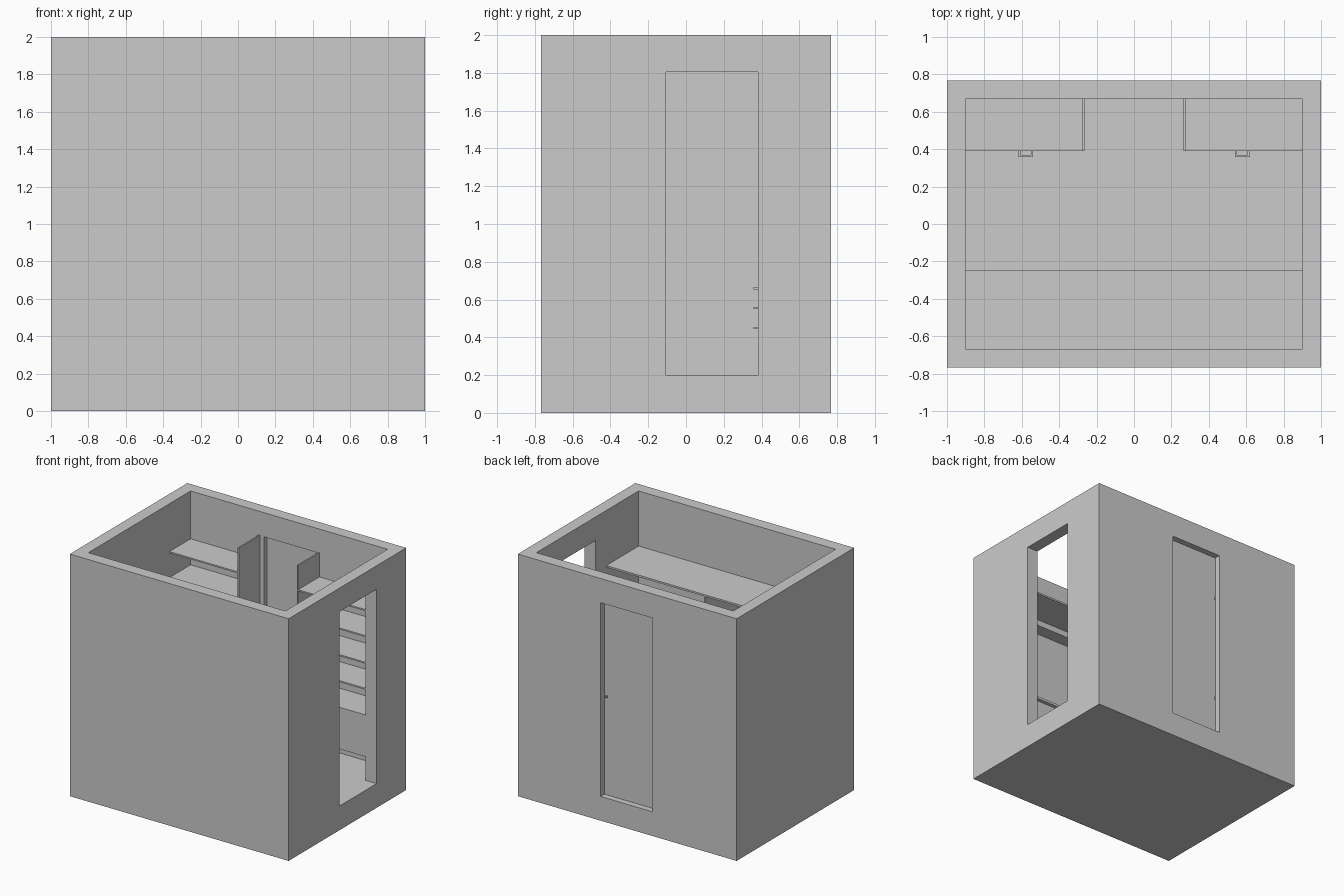
import bpy, bmesh
from mathutils import Vector

if "Cube" in bpy.data.objects:
    bpy.data.objects.remove(bpy.data.objects["Cube"])


def box(name, x, y, z):
    """Axis-aligned box from (min, max) ranges."""
    bm = bmesh.new()
    bmesh.ops.create_cube(bm, size=1)
    for v in bm.verts:
        v.co = Vector([r[0] if c < 0 else r[1] for c, r in zip(v.co, (x, y, z))])
    mesh = bpy.data.meshes.new(name)
    bm.to_mesh(mesh)
    bm.free()
    ob = bpy.data.objects.new(name, mesh)
    bpy.context.collection.objects.link(ob)
    return ob


def cut(target, x, y, z):
    """Subtract a box from the target and discard the cutter."""
    cutter = box("cutter", x, y, z)
    cutter.hide_render = True
    mod = target.modifiers.new("cut", "BOOLEAN")
    mod.operation = "DIFFERENCE"
    mod.solver = "EXACT"
    mod.object = cutter
    bpy.context.view_layer.objects.active = target
    bpy.ops.object.modifier_apply(modifier=mod.name)
    bpy.data.objects.remove(cutter)


FLOOR, IX, IY = 0.2, 0.9, 0.667

# Room shell: thick floor, open top, side doorway and back doorway
room = box("room_shell", (-1, 1), (-0.767, 0.767), (0, 2))
cut(room, (-IX, IX), (-IY, IY), (FLOOR, 2.2))
cut(room, (0.8, 1.2), (-0.105, 0.382), (FLOOR, 1.805))
cut(room, (-0.23, 0.243), (0.6, 0.9), (FLOOR, 1.8))

# Back door with hinges and knob
box("back_door", (-0.23, 0.243), (0.707, 0.717), (FLOOR, 1.8))
for z in (0.53, 1.43):
    box("door_hinge", (-0.23, -0.222), (0.717, 0.722), (z - 0.012, z + 0.012))
box("door_knob", (0.215, 0.23), (0.717, 0.73), (1.005, 1.02))

# Shelving units either side of the back door
FY = 0.39
for s in (-1, 1):
    def mx(a, b):
        return tuple(sorted((s * a, s * b)))
    box("unit_side", mx(0.265, 0.277), (FY, IY), (FLOOR, 1.805))
    box("drawer_cabinet", mx(0.277, IX), (FY, IY), (0.39, 0.735))
    for z in (0.955, 1.17, 1.39, 1.605):
        box("shelf", mx(0.277, IX), (FY, IY), (z - 0.012, z))
    # U-shaped drawer handles
    for z in (0.45, 0.555, 0.66):
        zr = (z - 0.006, z + 0.006)
        box("handle_bar", mx(0.54, 0.62), (0.358, 0.37), zr)
        for x in (0.54, 0.608):
            box("handle_post", mx(x, x + 0.012), (0.37, FY), zr)

# Front wall unit: long top shelf, wall rail, central divider, low counter
SY = -0.245
box("long_shelf", (-IX, IX), (-IY, SY), (1.53, 1.545))
box("shelf_rail", (-IX, IX), (-IY, -0.56), (1.48, 1.53))
box("divider", (-0.006, 0.006), (-IY, SY), (0.6, 1.53))
box("counter_top", (-IX, IX), (-IY, SY), (0.58, 0.6))
box("counter_base", (-IX, IX), (-IY, SY - 0.03), (FLOOR, 0.58))
